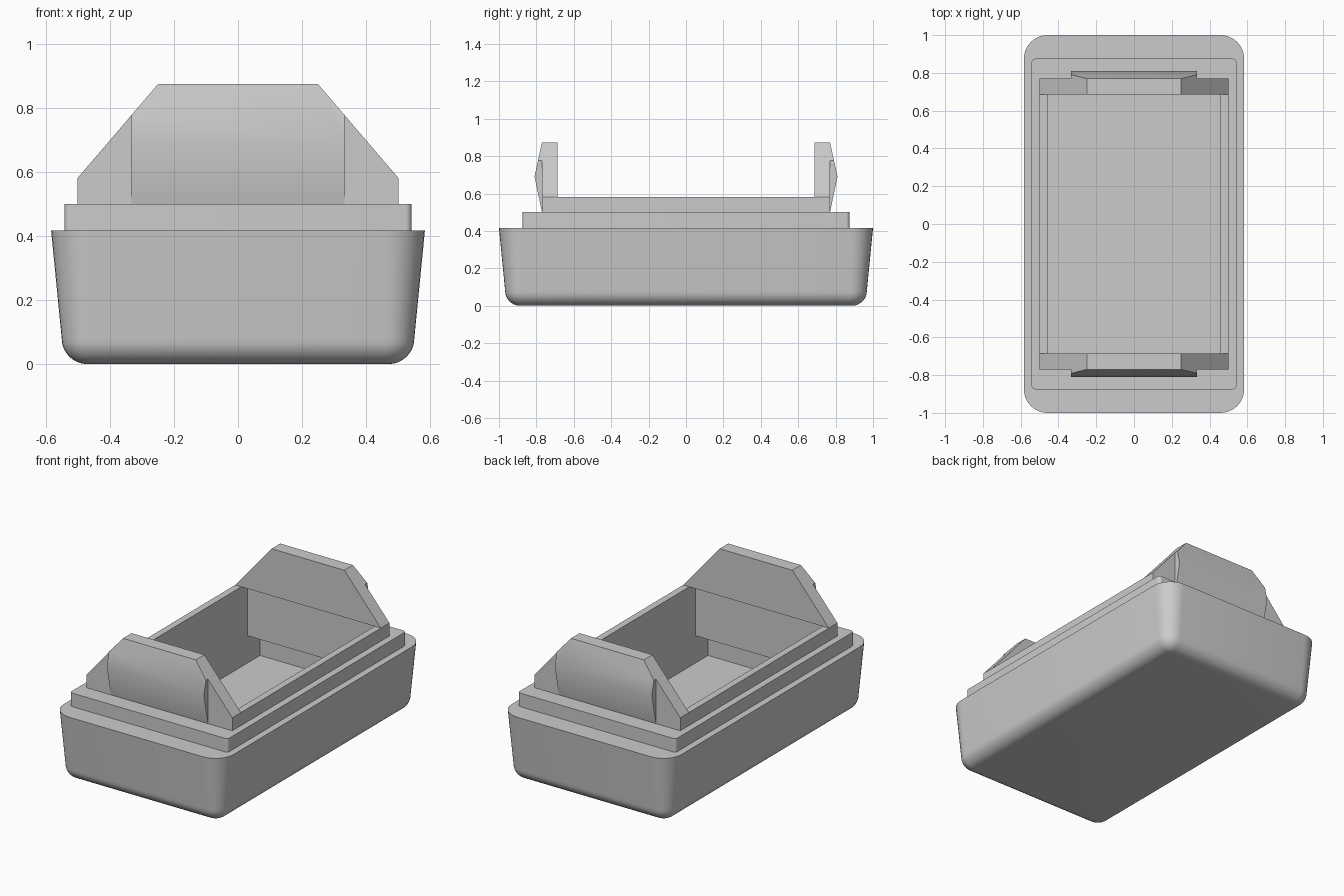
import bpy, bmesh
from math import sin, cos, pi, radians

if "Cube" in bpy.data.objects:
    bpy.data.objects.remove(bpy.data.objects["Cube"], do_unlink=True)

grey = bpy.data.materials.new("plain grey")
grey.use_nodes = True
COLOUR = (0.6, 0.6, 0.6, 1)
grey.diffuse_color = COLOUR
grey.node_tree.nodes["Principled BSDF"].inputs["Base Color"].default_value = COLOUR


def finish(name, bm, angle=30):
    """Turn a bmesh into a grey object with smooth shading and sharp edges."""
    bmesh.ops.recalc_face_normals(bm, faces=bm.faces)
    mesh = bpy.data.meshes.new(name)
    bm.to_mesh(mesh)
    bm.free()
    mesh.materials.append(grey)
    obj = bpy.data.objects.new(name, mesh)
    bpy.context.collection.objects.link(obj)
    bpy.ops.object.select_all(action="DESELECT")
    obj.select_set(True)
    bpy.context.view_layer.objects.active = obj
    bpy.ops.object.shade_smooth_by_angle(angle=radians(angle))
    return obj


def ring(bm, hx, hy, z, radius, segments):
    """Rounded rectangle of vertices; no segments gives square corners."""
    verts = []
    for k, (sx, sy) in enumerate([(1, 1), (-1, 1), (-1, -1), (1, -1)]):
        for i in range(segments + 1):
            a = (k + (i / segments if segments else 0.5)) * pi / 2
            r = radius if segments else 0
            verts.append(bm.verts.new((sx * (hx - radius) + r * cos(a),
                                       sy * (hy - radius) + r * sin(a), z)))
    return verts


def loft(name, sections, segments, cap_first=False, cap_last=False):
    bm = bmesh.new()
    rings = [ring(bm, *s, segments) for s in sections]
    for a, b in zip(rings, rings[1:]):
        for i in range(len(a)):
            j = (i + 1) % len(a)
            bm.faces.new((a[i], a[j], b[j], b[i]))
    if cap_first:
        bm.faces.new(rings[0])
    if cap_last:
        bm.faces.new(rings[-1])
    return finish(name, bm)


def prism(points, place, a, b):
    """Extrude a 2D outline between depths a and b."""
    bm = bmesh.new()
    near, far = ([bm.verts.new(place(p, d)) for p in points] for d in (a, b))
    bm.faces.new(near)
    bm.faces.new(far)
    for i in range(len(points)):
        j = (i + 1) % len(points)
        bm.faces.new((near[i], near[j], far[j], far[i]))
    return bm


# Tapered tub with a filleted underside and a raised step
fillet = 0.08
sections = []
for i in range(9):
    a = i / 8 * pi / 2
    inset = fillet * (1 - sin(a))
    sections.append((0.55 - inset, 0.967 - inset, fillet * (1 - cos(a)),
                     0.09 - inset))
sections += [(0.583, 1.0, 0.416, 0.125), (0.542, 0.875, 0.416, 0.02),
             (0.542, 0.875, 0.5, 0.02), (0.49, 0.76, 0.5, 0.02)]
loft("tub", sections, 8, cap_first=True)

# Square collar and the hollow, which lengthens lower down
loft("collar_and_cavity", [
    (0.5, 0.77, 0.5, 0), (0.5, 0.77, 0.581, 0), (0.458, 0.745, 0.581, 0),
    (0.458, 0.745, 0.255, 0), (0.458, 0.87, 0.255, 0),
    (0.458, 0.87, 0.085, 0)], 0, cap_last=True)

# End panels overhang the hollow and carry a bulging grip outside
outline = [(-0.5, 0.581), (0.5, 0.581), (0.25, 0.873), (-0.25, 0.873)]
grip = [(0.75, 0.5), (0.77, 0.5), (0.81, 0.69), (0.77, 0.873), (0.75, 0.873)]
for side, word in ((-1, "front"), (1, "back")):
    bm = prism(outline, lambda p, d: (p[0], side * d, p[1]), 0.686, 0.77)
    finish(word + "_panel", bm)

    bm = prism(grip, lambda p, d: (d, side * p[0], p[1]), -0.333, 0.333)
    # Trim the grip along the sloping shoulders of the panel
    for sx in (-1, 1):
        cut = bmesh.ops.bisect_plane(
            bm, geom=bm.verts[:] + bm.edges[:] + bm.faces[:],
            plane_co=(sx * 0.25, 0, 0.873), plane_no=(sx * 0.292, 0, 0.25),
            clear_outer=True)
        edges = [e for e in cut["geom_cut"] if isinstance(e, bmesh.types.BMEdge)]
        bmesh.ops.holes_fill(bm, edges=edges)
    finish(word + "_grip", bm)
